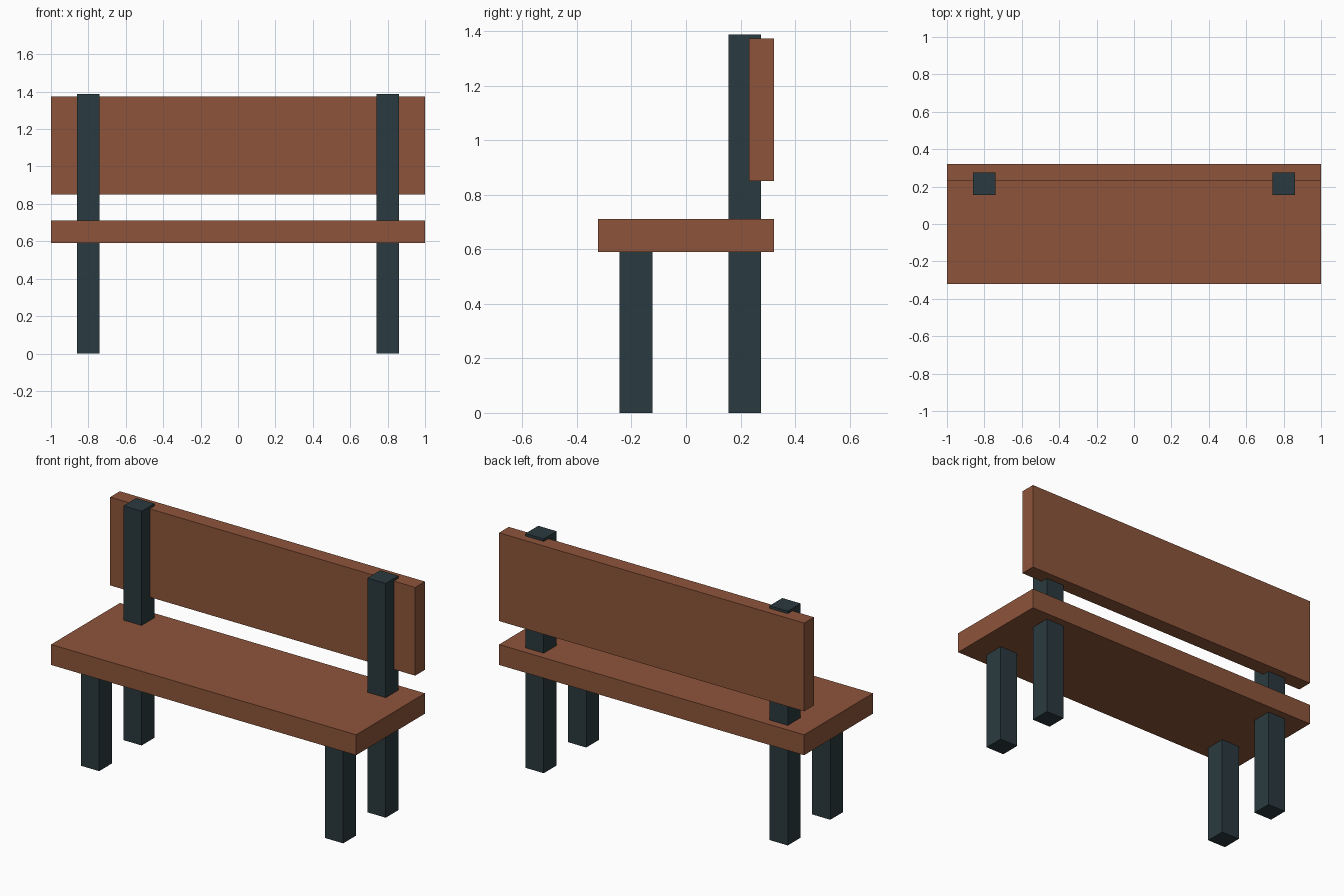
import bpy

if "Cube" in bpy.data.objects:
    bpy.data.objects.remove(bpy.data.objects["Cube"])


def material(name, color):
    mat = bpy.data.materials.new(name)
    mat.diffuse_color = color
    mat.use_nodes = True
    mat.node_tree.nodes["Principled BSDF"].inputs["Base Color"].default_value = mat.diffuse_color
    return mat


wood = material("wood", (0.27, 0.09, 0.043, 1))
metal = material("dark_metal", (0.023, 0.042, 0.05, 1))


def box(name, x, y, z, mat):
    """Box from (min, max) ranges along each axis."""
    ranges = (x, y, z)
    bpy.ops.mesh.primitive_cube_add(size=1, location=[(a + b) / 2 for a, b in ranges])
    ob = bpy.context.object
    ob.name = name
    ob.scale = [b - a for a, b in ranges]
    bpy.ops.object.transform_apply(location=False, rotation=False, scale=True)
    ob.data.materials.append(mat)
    return ob


# Planks
box("seat", (-1, 1), (-0.322, 0.322), (0.59, 0.711), wood)
box("backrest", (-1, 1), (0.231, 0.322), (0.85, 1.373), wood)

# Short front legs, and rear posts that run through the seat to hold the backrest
for side, x in (("left", -0.8), ("right", 0.8)):
    span = (x - 0.06, x + 0.06)
    box(f"front_leg_{side}", span, (-0.243, -0.123), (0, 0.59), metal)
    box(f"rear_post_{side}", span, (0.155, 0.275), (0, 1.388), metal)
